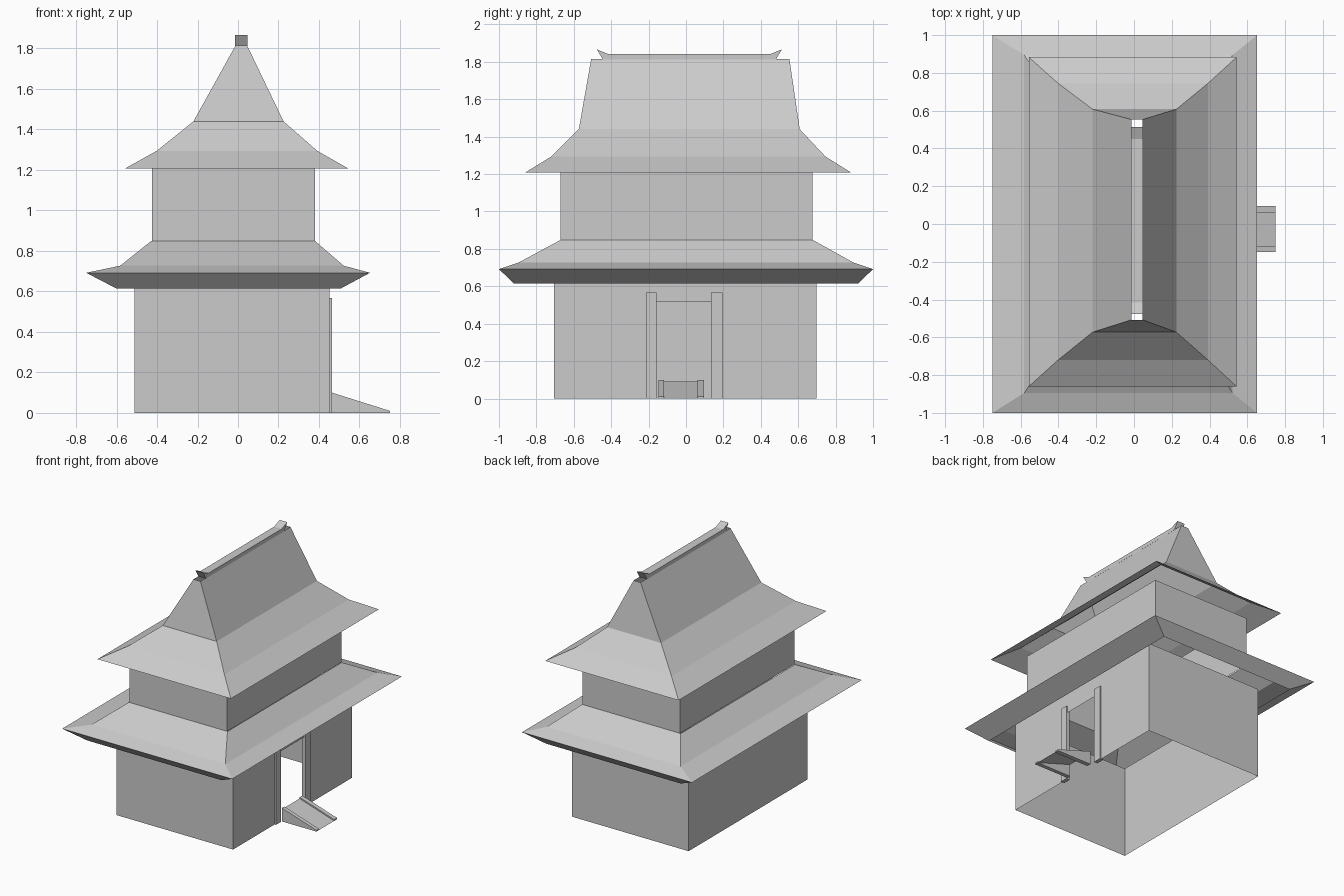
import bpy

cube = bpy.data.objects.get("Cube")
if cube:
    bpy.data.objects.remove(cube, do_unlink=True)

grey = bpy.data.materials.new("plain_grey")
grey.use_nodes = True
grey.diffuse_color = (0.6, 0.6, 0.6, 1)
grey.node_tree.nodes["Principled BSDF"].inputs["Base Color"].default_value = (0.6, 0.6, 0.6, 1)


def make(name, verts, faces):
    mesh = bpy.data.meshes.new(name)
    mesh.from_pydata(verts, [], faces)
    mesh.materials.append(grey)
    obj = bpy.data.objects.new(name, mesh)
    bpy.context.collection.objects.link(obj)
    return obj


def loft(name, rings, capped=False):
    """Join rectangles (x0, x1, y0, y1, z), listed bottom to top."""
    verts, faces = [], []
    for x0, x1, y0, y1, z in rings:
        verts += [(x0, y0, z), (x1, y0, z), (x1, y1, z), (x0, y1, z)]
    for a in range(0, 4 * len(rings) - 4, 4):
        for i in range(4):
            j = (i + 1) % 4
            faces.append((a + i, a + j, a + j + 4, a + i + 4))
    if capped:
        n = len(verts)
        faces += [(3, 2, 1, 0), (n - 4, n - 3, n - 2, n - 1)]
    return make(name, verts, faces)


def box(name, x0, x1, y0, y1, z0, z1):
    return loft(name, [(x0, x1, y0, y1, z0), (x0, x1, y0, y1, z1)], True)


def extrude(name, profile, axis, lo, hi):
    """Extrude a 2D profile (horizontal, z) along x or y."""
    n = len(profile)
    place = (lambda p, d: (d, p[0], p[1])) if axis == "x" else (lambda p, d: (p[0], d, p[1]))
    verts = [place(p, d) for d in (lo, hi) for p in profile]
    faces = [(i, (i + 1) % n, (i + 1) % n + n, i + n) for i in range(n)]
    faces += [tuple(reversed(range(n))), tuple(range(n, 2 * n))]
    obj = make(name, verts, faces)
    if axis == "y":
        obj.data.flip_normals()
    return obj


# Lower storey: open shell with a doorway in the +x wall
X0, X1, Y0, Y1, TOP = -0.51, 0.453, -0.705, 0.697, 0.68
DOOR0, DOOR1, DOOR_TOP = -0.158, 0.133, 0.518
outline = [(X1, DOOR1), (X1, Y1), (X0, Y1), (X0, Y0), (X1, Y0), (X1, DOOR0)]
verts = [(x, y, z) for z in (0, TOP) for x, y in outline]
walls = [(i, i + 1, i + 7, i + 6) for i in range(5)]
verts += [(X1, y, z) for z in (DOOR_TOP, TOP) for y in (DOOR0, DOOR1)]
make("lower_walls", verts, walls + [(12, 13, 15, 14)])

# Door posts
for side, y0, y1 in (("right", -0.215, DOOR0), ("left", DOOR1, 0.195)):
    box("door_post_" + side, 0.435, 0.464, y0, y1, 0, 0.567)

# Entrance ramp with a raised wedge on each side
wedge = [(0.464, 0), (0.75, 0), (0.75, 0.01), (0.464, 0.1)]
extrude("ramp_rail_right", wedge, "y", -0.147, -0.118)
extrude("ramp_rail_left", wedge, "y", 0.062, 0.095)
make("ramp", [(0.464, -0.118, 0.09), (0.75, -0.118, 0), (0.75, 0.062, 0), (0.464, 0.062, 0.09)],
     [(0, 1, 2, 3)])

# Lower roof with its undercut eave
loft("lower_roof", [
    (-0.60, 0.507, -0.92, 0.92, 0.614),
    (-0.75, 0.652, -1.0, 1.0, 0.692),
    (-0.582, 0.522, -0.895, 0.895, 0.727),
    (-0.43, 0.382, -0.67, 0.677, 0.848)])

# Upper storey: open shell
loft("upper_walls", [
    (-0.425, 0.38, -0.67, 0.677, 0.848),
    (-0.425, 0.38, -0.67, 0.677, 1.21)])

# Upper roof, sweeping up to a narrow open slot
loft("upper_roof", [
    (-0.557, 0.543, -0.86, 0.883, 1.208),
    (-0.402, 0.392, -0.72, 0.745, 1.294),
    (-0.22, 0.225, -0.573, 0.608, 1.44),
    (-0.012, 0.045, -0.507, 0.553, 1.815)])

# Ridge beam with upturned tips
extrude("ridge_beam", [(-0.444, 1.812), (0.48, 1.812), (0.513, 1.867), (0.45, 1.841),
                       (-0.415, 1.841), (-0.477, 1.867)], "x", -0.016, 0.047)
